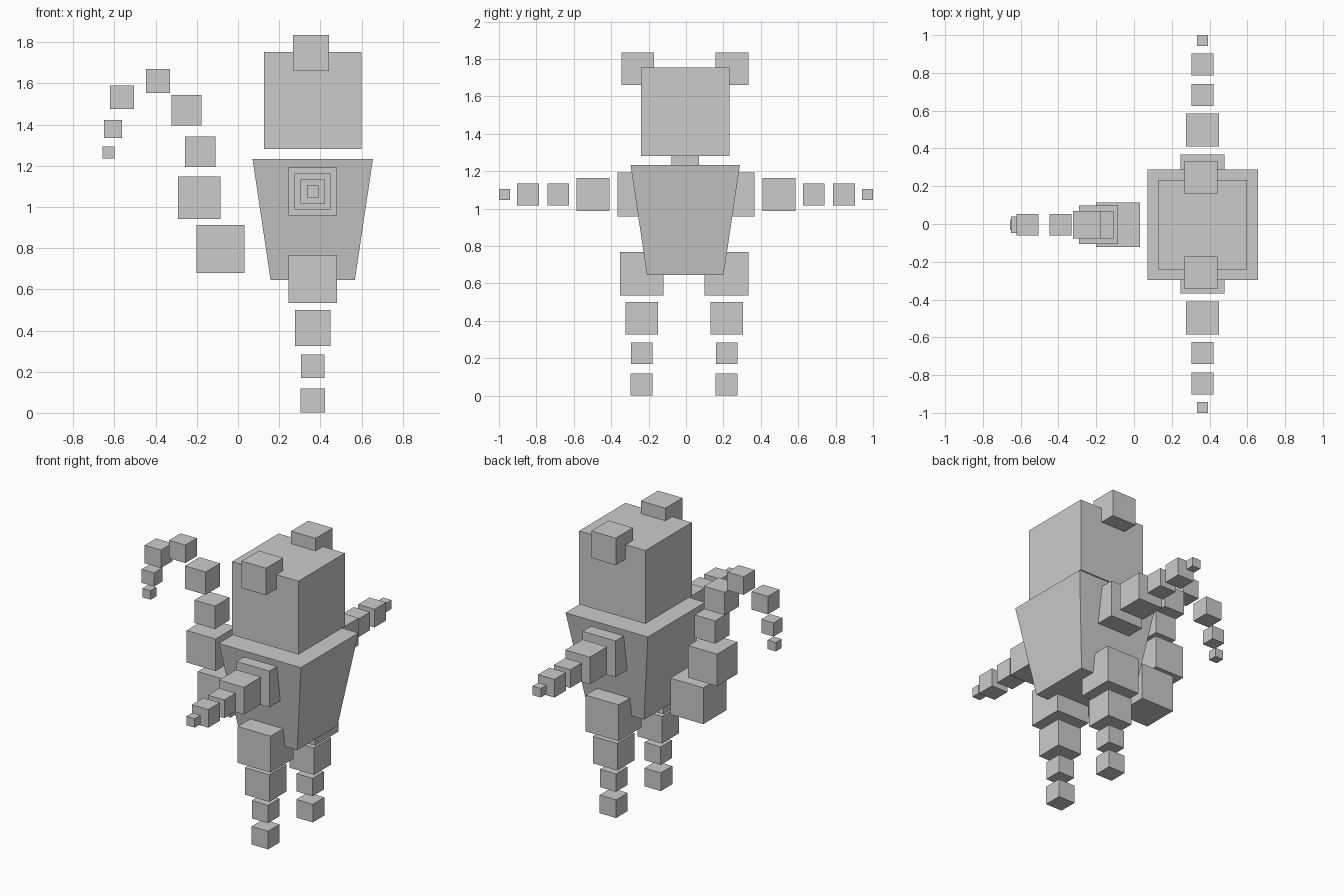
import bpy

if "Cube" in bpy.data.objects:
    bpy.data.objects.remove(bpy.data.objects["Cube"])

CX = 0.363   # centre line of the body
CY = -0.004


def block(name, x, y, z, size, bottom=1.0):
    """Cuboid of the given (x, y, z) size; bottom scales the lower face (taper)."""
    if not isinstance(size, tuple):
        size = (size,) * 3
    bpy.ops.mesh.primitive_cube_add(size=1, location=(x, y, z))
    ob = bpy.context.object
    ob.name = name
    for v in ob.data.vertices:
        k = bottom if v.co.z < 0 else 1.0
        v.co.x *= size[0] * k
        v.co.y *= size[1] * k
        v.co.z *= size[2]
    return ob


# head and tapered torso
block("head", CX, CY, 1.518, 0.472)
block("torso", CX, CY, 0.94, (0.585, 0.585, 0.588), bottom=0.7)

# paired parts
for side, s in (("right", -1), ("left", 1)):
    block(f"{side}_ear", 0.354, CY - 0.002 + s * 0.252, 1.748, 0.174)

    # leg segments: height, size
    for i, (z, size) in enumerate([(0.651, 0.234), (0.413, 0.174), (0.227, 0.115), (0.06, 0.117)]):
        block(f"{side}_leg_{i + 1}", CX, -0.01 + s * 0.227, z, size)

    # arm segments: outward distance, size
    for i, (d, size) in enumerate([(0.25, 0.234), (0.497, 0.175), (0.683, 0.117),
                                   (0.845, 0.117), (0.971, 0.058)]):
        block(f"{side}_arm_{i + 1}", CX, s * d, 1.075, size)

# curled tail segments: x, z, size
tail = [(-0.085, 0.796, 0.234), (-0.188, 1.045, 0.206), (-0.183, 1.268, 0.147),
        (-0.25, 1.47, 0.147), (-0.389, 1.612, 0.116), (-0.563, 1.533, 0.116),
        (-0.608, 1.379, 0.088), (-0.628, 1.264, 0.058)]
for i, (x, z, size) in enumerate(tail):
    block(f"tail_{i + 1}", x, CY, z, size)
